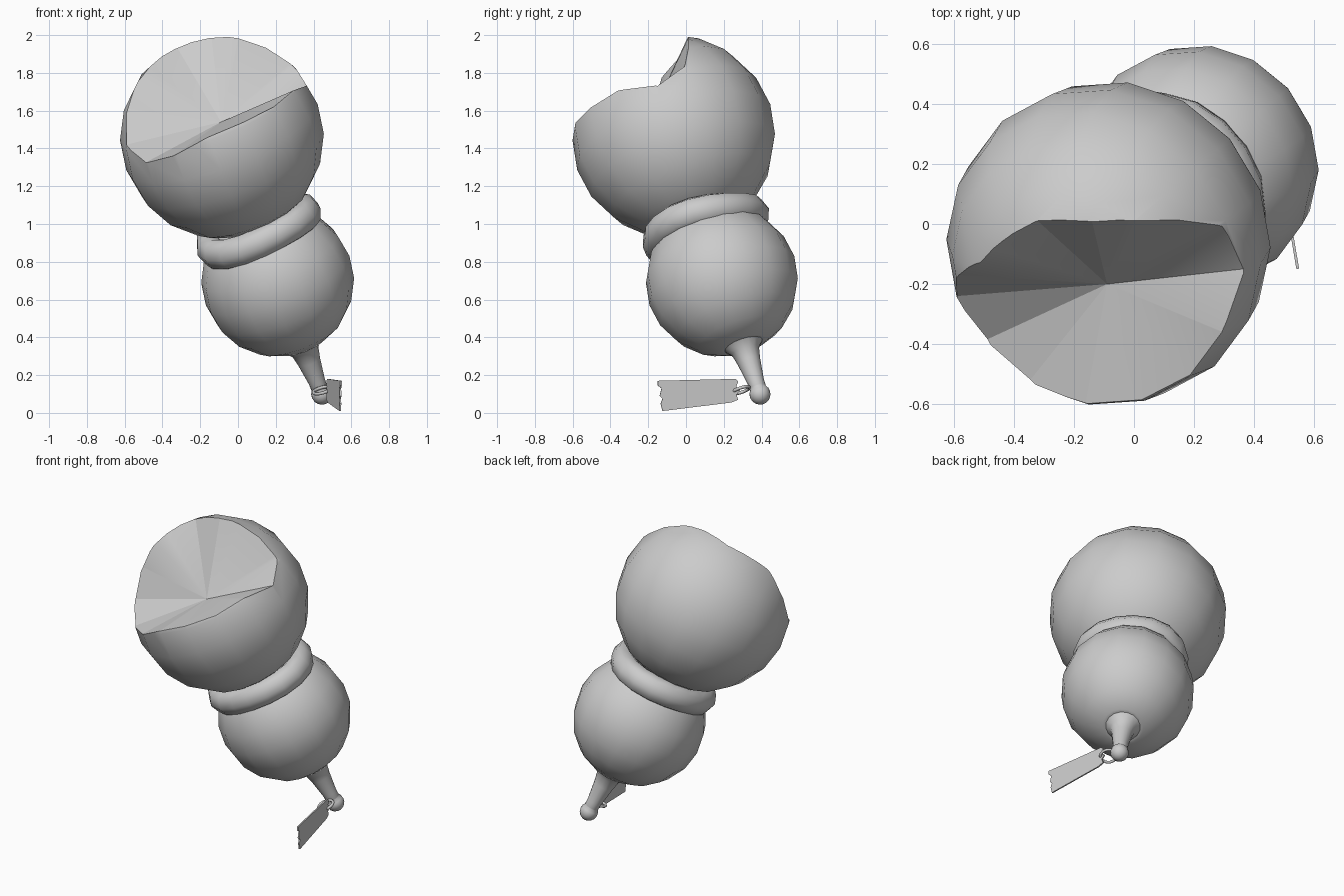
import bpy, bmesh, math
from mathutils import Vector

if "Cube" in bpy.data.objects:
    bpy.data.objects.remove(bpy.data.objects["Cube"])

grey = bpy.data.materials.new("plain_grey")
grey.use_nodes = True
grey.diffuse_color = (0.6, 0.6, 0.6, 1)
grey.node_tree.nodes["Principled BSDF"].inputs["Base Color"].default_value = (0.6, 0.6, 0.6, 1)

HEAD = Vector((-0.085, -0.065, 1.46))
BODY = Vector((0.21, 0.19, 0.70))
AXIS = (HEAD - BODY).normalized()
TILT = AXIS.to_track_quat('Z', 'Y').to_matrix().to_4x4()


def finish(name, bm, smooth=True, angle=50):
    """Turn a bmesh into a grey object."""
    bmesh.ops.recalc_face_normals(bm, faces=bm.faces[:])
    me = bpy.data.meshes.new(name)
    bm.to_mesh(me)
    bm.free()
    ob = bpy.data.objects.new(name, me)
    bpy.context.collection.objects.link(ob)
    me.materials.append(grey)
    if smooth:
        smooth_by_angle(ob, angle)
    return ob


def smooth_by_angle(ob, angle):
    bpy.ops.object.select_all(action='DESELECT')
    ob.select_set(True)
    bpy.context.view_layer.objects.active = ob
    bpy.ops.object.shade_smooth_by_angle(angle=math.radians(angle))


def lathe(name, profile, origin, sides=16):
    """Spin (radius, height) points about the tilted axis."""
    bm = bmesh.new()
    verts = [bm.verts.new((r, 0, h)) for r, h in profile]
    edges = [bm.edges.new(pair) for pair in zip(verts, verts[1:])]
    bmesh.ops.spin(bm, geom=verts + edges, axis=(0, 0, 1), cent=(0, 0, 0),
                   angle=math.tau, steps=sides, use_duplicate=False)
    bmesh.ops.remove_doubles(bm, verts=bm.verts[:], dist=0.0005)
    bm.transform(TILT)
    bmesh.ops.translate(bm, vec=origin, verts=bm.verts[:])
    return finish(name, bm)


def torus(name, centre, matrix, major, tube, height, sides, tube_sides, wobble=0):
    """Ring with an oval section and an optional gentle wave."""
    bm = bmesh.new()
    grid = []
    for i in range(sides):
        a = math.tau * i / sides
        loop = []
        for j in range(tube_sides):
            b = math.tau * j / tube_sides
            r = major + tube * math.cos(b) + wobble * math.sin(3 * a)
            p = Vector((r * math.cos(a), r * math.sin(a),
                        height * math.sin(b) + wobble * math.cos(2 * a)))
            loop.append(bm.verts.new(centre + matrix @ p))
        grid.append(loop)
    for i in range(sides):
        for j in range(tube_sides):
            k, m = (i + 1) % sides, (j + 1) % tube_sides
            bm.faces.new((grid[i][j], grid[k][j], grid[k][m], grid[i][m]))
    return finish(name, bm, angle=80)


def arc(radius, start, end, steps):
    """Profile points of a ball between two polar angles in degrees."""
    pts = []
    for i in range(steps + 1):
        a = math.radians(start + (end - start) * i / steps)
        pts.append((radius * math.sin(a), radius * math.cos(a)))
    return pts


# Large upper ball
head = lathe("upper_ball", arc(0.54, 0, 180, 10), HEAD)

# Open mouth: a fan from its deepest point out through the rim
throat = Vector((-0.09, -0.2, 1.54))
rim = [(0.36, -0.15, 1.73), (0.30, -0.36, 1.71), (0.19, -0.50, 1.62),
       (0.01, -0.59, 1.53), (-0.16, -0.59, 1.46), (-0.33, -0.50, 1.37),
       (-0.48, -0.38, 1.33), (-0.59, -0.24, 1.42), (-0.58, -0.17, 1.61),
       (-0.50, -0.13, 1.77), (-0.43, -0.06, 1.85), (-0.32, 0.01, 1.93),
       (-0.14, 0.01, 1.99), (0.0, 0.01, 1.98), (0.29, -0.01, 1.83)]
bm = bmesh.new()
deep = bm.verts.new(throat)
far = bm.verts.new(throat + Vector((-0.145, -0.737, 0.66)) * 1.5)
outer = [bm.verts.new(throat + (Vector(p) - throat) * 1.8) for p in rim]
for a, b in zip(outer, outer[1:] + outer[:1]):
    bm.faces.new((deep, a, b))
    bm.faces.new((far, b, a))
cutter = finish("mouth_cutter", bm, smooth=False)
cutter.hide_render = True
cut = head.modifiers.new("mouth", 'BOOLEAN')
cut.operation = 'DIFFERENCE'
cut.solver = 'EXACT'
cut.object = cutter
bpy.context.view_layer.objects.active = head
bpy.ops.object.modifier_apply(modifier=cut.name)
bpy.data.objects.remove(cutter)
smooth_by_angle(head, 60)

# Lower ball running into a flared stem with a knob
stem = [(0.105, -0.385), (0.075, -0.42), (0.062, -0.48), (0.045, -0.6), (0.044, -0.635)]
knob = [(r, h - 0.675) for r, h in arc(0.056, 50, 180, 6)]
lathe("lower_ball_and_stem", arc(0.405, 0, 162, 9) + stem + knob, BODY)

# Collar between the balls
torus("collar", BODY + AXIS * 0.31, TILT.to_3x3(), 0.275, 0.075, 0.085, 18, 8, 0.01)

# Small ring joining the stem and the tag
ring_tilt = Vector((-0.25, -0.3, 0.9)).to_track_quat('Z', 'Y').to_matrix()
torus("tag_ring", Vector((0.445, 0.29, 0.12)), ring_tilt, 0.048, 0.009, 0.009, 16, 6)

# Thin tag with clipped corners and a torn end, given as (y, z)
outline = [(-0.15, 0.17), (0.26, 0.18), (0.275, 0.165), (0.265, 0.14), (0.285, 0.12),
           (0.265, 0.095), (0.275, 0.07), (0.24, 0.055), (-0.125, 0.01),
           (-0.135, 0.05), (-0.125, 0.075), (-0.14, 0.09), (-0.13, 0.13), (-0.15, 0.145)]
bm = bmesh.new()
face = bm.faces.new([bm.verts.new((0.515 - 0.17 * y, y, z)) for y, z in outline])
new = bmesh.ops.extrude_face_region(bm, geom=[face])["geom"]
bmesh.ops.translate(bm, vec=(0.009, 0.0015, 0),
                    verts=[v for v in new if isinstance(v, bmesh.types.BMVert)])
finish("tag", bm, smooth=False)
